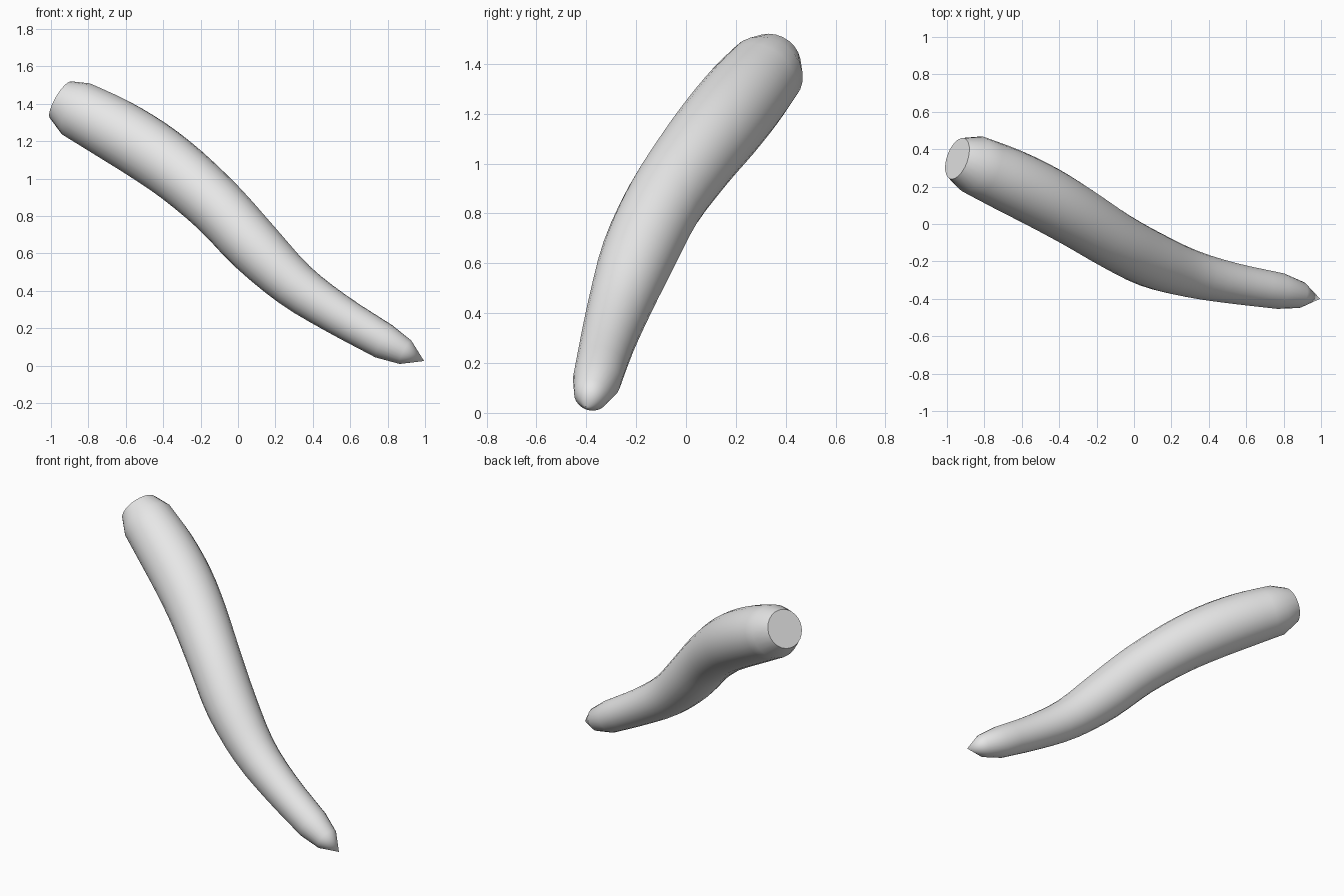
import bpy
import bmesh
import math
from mathutils import Vector

cube = bpy.data.objects.get("Cube")
if cube:
    bpy.data.objects.remove(cube, do_unlink=True)

SIDES = 24
STEPS = 3

# Centre line from blunt end to point: x, y, z, radius
PATH = [Vector(p) for p in (
    (-0.945, 0.35, 1.42, 0.115),
    (-0.86, 0.32, 1.37, 0.157),
    (-0.67, 0.235, 1.268, 0.17),
    (-0.48, 0.14, 1.152, 0.172),
    (-0.30, 0.035, 1.02, 0.165),
    (-0.10, -0.09, 0.84, 0.156),
    (0.09, -0.19, 0.635, 0.15),
    (0.30, -0.265, 0.435, 0.128),
    (0.525, -0.316, 0.28, 0.11),
    (0.78, -0.358, 0.13, 0.097),
    (0.895, -0.38, 0.072, 0.07),
    (0.995, -0.40, 0.025, 0.0),
)]


def smooth_point(a, b, c, d, t):
    """Catmull-Rom blend between b and c."""
    return (b * 2 + (c - a) * t + (a * 2 - b * 5 + c * 4 - d) * t ** 2
            + (b * 3 - a - c * 3 + d) * t ** 3) / 2


def refine(path):
    """Smooth the long body but keep the bevelled ends straight."""
    points = [path[0]]
    for i in range(1, len(path) - 3):
        a = path[i] * 2 - path[i + 1] if i == 1 else path[i - 1]
        d = path[i + 1] * 2 - path[i] if i == len(path) - 4 else path[i + 2]
        for s in range(STEPS):
            points.append(smooth_point(a, path[i], path[i + 1], d, s / STEPS))
    return points + path[-3:]


def sweep(points):
    """Round rings along the centre line, closed by a flat cap and a point."""
    bm = bmesh.new()
    rings = []
    side = Vector((0, 0, 1))
    for i, p in enumerate(points[:-1]):
        tangent = (points[i + 1] - points[max(i - 1, 0)]).to_3d().normalized()
        side = (side - tangent * side.dot(tangent)).normalized()
        other = tangent.cross(side)
        ring = []
        for k in range(SIDES):
            a = math.tau * k / SIDES
            ring.append(bm.verts.new(
                p.to_3d() + (side * math.cos(a) + other * math.sin(a)) * p.w))
        rings.append(ring)
    tip = bm.verts.new(points[-1].to_3d())
    for k in range(SIDES):
        n = (k + 1) % SIDES
        for lower, upper in zip(rings, rings[1:]):
            bm.faces.new((lower[k], lower[n], upper[n], upper[k]))
        bm.faces.new((rings[-1][k], rings[-1][n], tip))
    bm.faces.new(rings[0])
    bmesh.ops.recalc_face_normals(bm, faces=bm.faces)
    return bm


# Plain grey surface
grey = bpy.data.materials.new("light grey")
grey.use_nodes = True
colour = (0.8, 0.8, 0.8, 1)
grey.diffuse_color = colour
grey.node_tree.nodes["Principled BSDF"].inputs["Base Color"].default_value = colour

# Curved tapering body
mesh = bpy.data.meshes.new("curved_body")
bm = sweep(refine(PATH))
bm.to_mesh(mesh)
bm.free()
mesh.materials.append(grey)
body = bpy.data.objects.new("curved_body", mesh)
bpy.context.collection.objects.link(body)
bpy.ops.object.select_all(action="DESELECT")
body.select_set(True)
bpy.context.view_layer.objects.active = body
bpy.ops.object.shade_smooth_by_angle(angle=math.radians(40))
